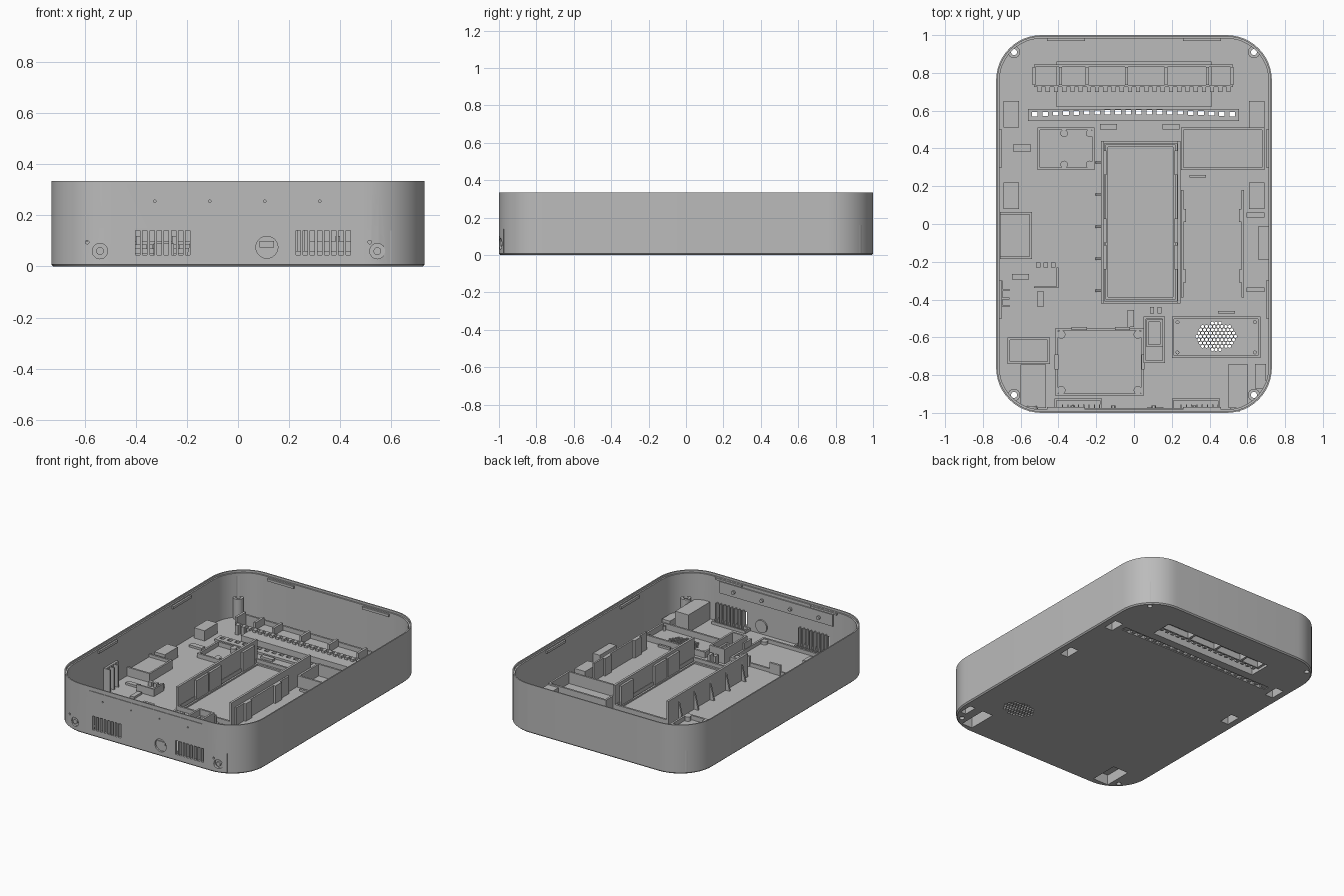
import bpy, bmesh, math
from mathutils import Matrix, Vector

if "Cube" in bpy.data.objects:
    bpy.data.objects.remove(bpy.data.objects["Cube"])

grey = bpy.data.materials.new("housing_grey")
grey.use_nodes = True
grey.diffuse_color = (0.5, 0.5, 0.5, 1)
grey.node_tree.nodes["Principled BSDF"].inputs["Base Color"].default_value = (0.5, 0.5, 0.5, 1)

FLOOR, TOP, WALL = 0.02, 0.335, 0.018
HALF_X, HALF_Y, RADIUS = 0.73, 1.0, 0.24


def finish(name, bm):
    bmesh.ops.recalc_face_normals(bm, faces=bm.faces)
    mesh = bpy.data.meshes.new(name)
    bm.to_mesh(mesh)
    bm.free()
    obj = bpy.data.objects.new(name, mesh)
    bpy.context.collection.objects.link(obj)
    mesh.materials.append(grey)
    return obj


def box(bm, x0, x1, y0, y1, z0, z1):
    mid = Vector((x0 + x1, y0 + y1, z0 + z1)) / 2
    size = Matrix.Diagonal((x1 - x0, y1 - y0, z1 - z0, 1))
    bmesh.ops.create_cube(bm, size=1, matrix=Matrix.Translation(mid) @ size)


def rod(bm, center, radius, length, axis="Z", sides=24):
    turn = Matrix.Rotation(math.pi / 2, 4, "X") if axis == "Y" else Matrix()
    bmesh.ops.create_cone(bm, cap_ends=True, segments=sides, radius1=radius, radius2=radius,
                          depth=length, matrix=Matrix.Translation(center) @ turn)


def blocks(name, rects, height):
    """Solid blocks on the floor, each given as x0, x1, y0, y1."""
    bm = bmesh.new()
    for r in rects:
        box(bm, *r, FLOOR - 0.005, height)
    return finish(name, bm)


def fence(name, x0, x1, y0, y1, height, t=0.013):
    """Thin upright wall around a rectangle."""
    return blocks(name, [(x0, x1, y0, y0 + t), (x0, x1, y1 - t, y1),
                         (x0, x0 + t, y0 + t, y1 - t), (x1 - t, x1, y0 + t, y1 - t)], height)


def posts(name, xs, ys, radius, height):
    bm = bmesh.new()
    for x in xs:
        for y in ys:
            rod(bm, (x, y, height / 2 + 0.005), radius, height - 0.01)
    return finish(name, bm)


def cut(obj, *cutters):
    for c in cutters:
        m = obj.modifiers.new("cut", "BOOLEAN")
        m.operation, m.solver, m.object = "DIFFERENCE", "EXACT", c
    graph = bpy.context.evaluated_depsgraph_get()
    mesh = bpy.data.meshes.new_from_object(obj.evaluated_get(graph))
    obj.modifiers.clear()
    obj.data = mesh


def smooth(obj):
    bpy.ops.object.select_all(action="DESELECT")
    obj.select_set(True)
    bpy.context.view_layer.objects.active = obj
    bpy.ops.object.shade_smooth_by_angle(angle=math.radians(30))


# Rounded tray: rings run up the outside, over the stepped rim and down inside
bm = bmesh.new()
rings = []
for inset, z in [(0.008, 0), (0, 0.008), (0, TOP), (0.008, TOP), (0.008, TOP - 0.015),
                 (WALL, TOP - 0.015), (WALL, FLOOR)]:
    ring = []
    for q, (sx, sy) in enumerate([(1, 1), (-1, 1), (-1, -1), (1, -1)]):
        for k in range(13):
            a = (q + k / 12) * math.pi / 2
            r = RADIUS - inset
            ring.append(bm.verts.new((sx * (HALF_X - RADIUS) + r * math.cos(a),
                                      sy * (HALF_Y - RADIUS) + r * math.sin(a), z)))
    rings.append(ring)
for a, b in zip(rings, rings[1:]):
    for i in range(len(a)):
        j = (i + 1) % len(a)
        bm.faces.new((a[i], a[j], b[j], b[i]))
bm.faces.new(rings[0])
bm.faces.new(rings[-1])
tray = finish("tray", bm)

# Raised housings that are hollow from below
housings, hollows = bmesh.new(), bmesh.new()
pockets = [(-0.41, 0.41, 0.62, 0.86, 0.07), (0.5, 0.6, -0.975, -0.74, 0.14),
           (-0.6, -0.465, -0.975, -0.745, 0.08), (0.64, 0.7, -0.87, -0.74, 0.06)]
for s in (-1, 1):
    for y in (0.58, 0.15):
        pockets.append((s * 0.65 - 0.04, s * 0.65 + 0.04, y - 0.07, y + 0.07, 0.09))
for x0, x1, y0, y1, h in pockets:
    box(housings, x0, x1, y0, y1, 0.01, h)
    e = 0.045 if x1 - x0 > 0.5 else 0.018
    box(hollows, x0 + 0.01, x1 - 0.01, y0 + e, y1 - e, -0.05, h - 0.012)

# Openings in the front wall and floor
openings = bmesh.new()
VENTS = [s + 0.028 * i for s in (-0.392, 0.235) for i in range(8)]
for x in VENTS:
    box(openings, x - 0.009, x + 0.009, -1.05, -0.95, 0.045, 0.14)
for x, z, r in [(-0.54, 0.06, 0.03), (0.545, 0.06, 0.03), (0.113, 0.075, 0.043),
                (-0.59, 0.095, 0.007), (0.515, 0.095, 0.007)]:
    rod(openings, (x, -1, z), r, 0.12, "Y")
for i in range(4):
    rod(openings, (-0.325 + 0.215 * i, -1, 0.255), 0.005, 0.12, "Y", 12)
box(openings, -0.43, 0.43, -1.05, -0.996, 0.306, 0.321)
for x in (-0.635, 0.635):
    for y in (-0.905, 0.91):
        rod(openings, (x, y, 0.1), 0.016, 0.4)
for row in range(-4, 5):
    for col in range(-5, 6):
        dx, dy = 0.0205 * (col + 0.5 * (row % 2)), 0.0175 * row
        if (dx / 0.112) ** 2 + (dy / 0.075) ** 2 < 1:
            rod(openings, (0.435 + dx, -0.595 + dy, 0), 0.009, 0.1, sides=6)
SLOTS = [-0.525 + 0.055 * i for i in range(20)]
for x in SLOTS:
    y = 0.592 - 0.04 * x * x
    box(openings, x - 0.015, x + 0.015, y - 0.011, y + 0.011, -0.05, 0.1)
groove = bmesh.new()
box(groove, -0.58, 0.58, 0.575, 0.61, -0.05, 0.006)

corner_posts = posts("corner_posts", (-0.635, 0.635), (-0.905, 0.91), 0.032, 0.16)
slot_rail = blocks("slot_rail", [(-0.56, 0.555, 0.545, 0.61)], 0.035)
housing_blocks = finish("housing_blocks", housings)
cutters = [finish("pocket_cutter", hollows), finish("opening_cutter", openings),
           finish("groove_cutter", groove)]
cut(tray, *cutters)
cut(housing_blocks, cutters[0])
cut(corner_posts, cutters[1])
cut(slot_rail, cutters[1])
for c in cutters:
    bpy.data.objects.remove(c)

# Central bay with tall side walls and tapered buttresses
fence("central_bay_edge", -0.17, 0.24, -0.42, 0.44, 0.05)
fence("central_bay_inner_step", -0.15, 0.22, -0.4, 0.42, 0.03)
blocks("central_bay_walls", [(-0.175, -0.16, -0.42, 0.44), (0.23, 0.245, -0.42, 0.44)], 0.18)
bm = bmesh.new()
for y in (-0.36, -0.19, -0.02, 0.15, 0.32):
    tri = [bm.verts.new(p) for p in ((-0.17, y, FLOOR), (-0.205, y, FLOOR), (-0.17, y, 0.17))]
    side = bmesh.ops.extrude_face_region(bm, geom=[bm.faces.new(tri)])
    bmesh.ops.translate(bm, vec=(0, 0.012, 0),
                        verts=[v for v in side["geom"] if isinstance(v, bmesh.types.BMVert)])
finish("bay_buttresses", bm)
blocks("bay_clips", [(x, x + 0.015, y, y + 0.13) for x in (-0.16, 0.215)
                     for y in (-0.24, -0.1, 0.26)], 0.16)

# Side bay to the left of the central bay
blocks("side_bay_walls", [(0.25, 0.262, -0.39, 0.18), (0.57, 0.582, -0.39, 0.18)], 0.14)
blocks("side_bay_clips", [(x, x + 0.014, y, y + 0.07) for x in (0.262, 0.556)
                          for y in (-0.31, 0.01)], 0.14)

# Fenced compartments
fence("rear_right_tray", -0.51, -0.21, 0.285, 0.51, 0.05)
fence("rear_left_tray", 0.25, 0.69, 0.285, 0.51, 0.1)
fence("speaker_frame", 0.2, 0.67, -0.71, -0.49, 0.06)
fence("narrow_bay", 0.05, 0.165, -0.735, -0.49, 0.12)
fence("narrow_bay_inner", 0.065, 0.15, -0.65, -0.505, 0.08)
fence("board_frame", -0.415, 0.05, -0.91, -0.55, 0.045)
fence("front_right_box", -0.67, -0.445, -0.74, -0.6, 0.1)
blocks("side_module", [(-0.71, -0.545, -0.175, 0.06)], 0.06)
blocks("side_module_rails", [(-0.71, -0.54, -0.185, -0.172), (-0.71, -0.54, 0.05, 0.063),
                             (-0.552, -0.54, -0.172, 0.05)], 0.08)
posts("rear_tray_posts", (-0.37, -0.235), (0.315, 0.48), 0.02, 0.05)
posts("board_posts", (-0.385, 0.02), (-0.88, -0.585), 0.022, 0.04)
posts("speaker_pegs", (0.23, 0.64), (-0.68, -0.52), 0.01, 0.05)
blocks("board_clips", [(-0.42, -0.4, -0.77, -0.69), (0.04, 0.055, -0.77, -0.69),
                       (-0.33, -0.25, -0.56, -0.545), (-0.1, -0.02, -0.56, -0.545)], 0.09)

# Row of connector cells at the back
DIVIDERS = (-0.53, -0.39, -0.25, -0.04, 0.17, 0.39, 0.52)
blocks("rear_cell_back", [(-0.53, 0.525, 0.832, 0.845)], 0.1)
blocks("rear_cell_front", [(-0.53, 0.525, 0.725, 0.735)], 0.085)
blocks("rear_cell_dividers", [(x - 0.008, x + 0.008, 0.735, 0.832) for x in DIVIDERS], 0.12)
blocks("rear_cell_teeth", [(x - 0.011, x + 0.011, 0.7, 0.725) for x in
                           [-0.5 + 0.0435 * i for i in range(24)]], 0.085)

# Bracket and fins beside the right wall
blocks("corner_bracket", [(-0.53, -0.4, -0.34, -0.33), (-0.41, -0.4, -0.33, -0.23)], 0.07)
blocks("bracket_tabs", [(x, x + 0.025, -0.23, -0.205) for x in (-0.52, -0.48, -0.44)], 0.05)
blocks("wall_fins", [(-0.71, -0.66, y, y + 0.01) for y in (-0.44, -0.4, -0.355)]
       + [(-0.71, -0.695, -0.44, -0.3)], 0.17)

# Small ribs and blocks scattered on the floor
blocks("floor_ribs", [(-0.18, -0.09, 0.5, 0.53), (0.15, 0.24, 0.5, 0.53),
                      (-0.64, -0.545, 0.385, 0.42), (0.295, 0.38, 0.245, 0.26),
                      (-0.645, -0.555, -0.295, -0.265), (-0.51, -0.48, -0.44, -0.355),
                      (-0.035, 0, -0.545, -0.455), (0.445, 0.535, -0.475, -0.46),
                      (0.595, 0.69, 0.035, 0.06), (0.595, 0.69, -0.36, -0.335)], 0.035)
blocks("side_block", [(0.66, 0.715, -0.19, -0.01)], 0.1)
blocks("cable_clamp", [(0.085, 0.105, -0.475, -0.44), (0.125, 0.145, -0.475, -0.44)], 0.08)

# Ledges and combs behind the front vents
for side, x0, x1 in (("right", -0.42, -0.17), ("left", 0.2, 0.455)):
    fence("vent_ledge_" + side, x0, x1, -0.985, -0.925, 0.04, 0.01)
blocks("vent_combs", [(x + 0.011, x + 0.017, -0.985, -0.955) for x in VENTS], 0.15)

# Strip inside the front wall, and lid catches near the rim
bm = bmesh.new()
box(bm, -0.43, 0.43, -0.984, -0.974, 0.22, 0.3)
for i in range(4):
    rod(bm, (-0.325 + 0.215 * i, -0.97, 0.255), 0.012, 0.02, "Y", 12)
finish("front_strip", bm)
bm = bmesh.new()
for s in (-1, 1):
    box(bm, s * 0.36 - 0.1, s * 0.36 + 0.1, 0.97, 0.985, 0.295, 0.312)
    box(bm, s * 0.36 - 0.1, s * 0.36 + 0.1, -0.985, -0.97, 0.305, 0.318)
    for y in (-0.4, 0.4):
        box(bm, s * 0.708 - 0.008, s * 0.708 + 0.008, y - 0.1, y + 0.1, 0.295, 0.312)
finish("lid_catches", bm)

# Sockets set into the front wall
bm = bmesh.new()
for x in (-0.54, 0.545):
    rod(bm, (x, -0.972, 0.06), 0.033, 0.015, "Y")
    rod(bm, (x, -0.982, 0.06), 0.015, 0.02, "Y")
rod(bm, (0.113, -0.98, 0.075), 0.043, 0.015, "Y")
box(bm, 0.085, 0.141, -0.994, -0.98, 0.075, 0.1)
finish("front_sockets", bm)

for obj in list(bpy.context.scene.objects):
    if obj.type == "MESH" and grey.name in obj.data.materials:
        smooth(obj)
